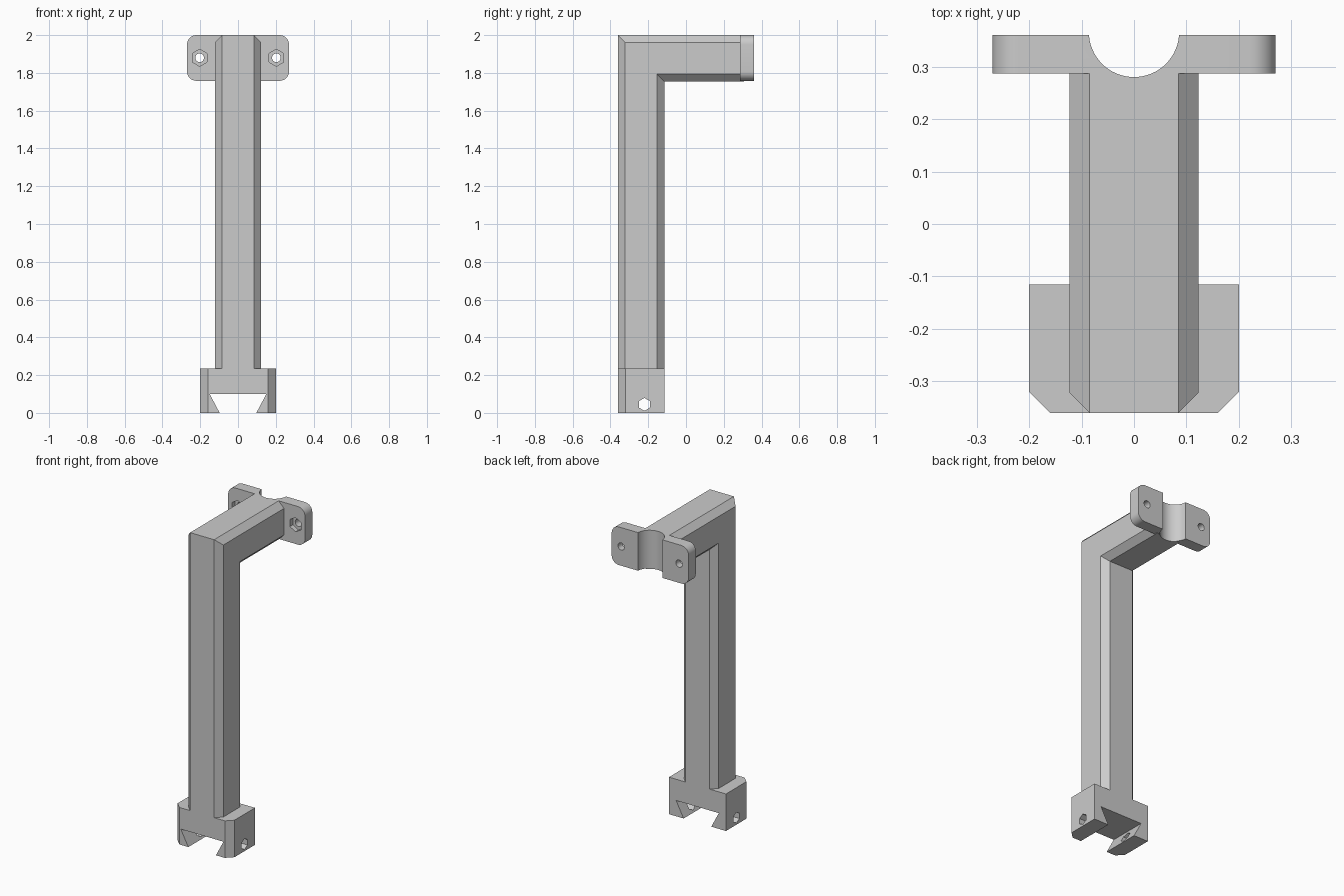
import bpy
import bmesh
from math import cos, sin, pi, radians
from mathutils import Vector

cube = bpy.data.objects.get("Cube")
if cube:
    bpy.data.objects.remove(cube, do_unlink=True)

grey = bpy.data.materials.new("matte grey")
grey.use_nodes = True
colour = (0.6, 0.6, 0.6, 1)
grey.diffuse_color = colour
grey.node_tree.nodes["Principled BSDF"].inputs["Base Color"].default_value = colour

FRONT, BACK, TOP = -0.36, 0.36, 2.0
SIZE, BEVEL = 0.245, 0.038          # beam thickness and its chamfer
FLANGE_Y = 0.287                    # front face of the flange
CLAMP_TOP = 0.235


def loft(name, rings):
    """Solid through a series of matching closed rings."""
    bm = bmesh.new()
    loops = [[bm.verts.new(p) for p in ring] for ring in rings]
    for a, b in zip(loops, loops[1:]):
        for i in range(len(a)):
            j = (i + 1) % len(a)
            bm.faces.new((a[i], a[j], b[j], b[i]))
    bm.faces.new(loops[0])
    bm.faces.new(loops[-1])
    bmesh.ops.recalc_face_normals(bm, faces=bm.faces)
    mesh = bpy.data.meshes.new(name)
    bm.to_mesh(mesh)
    bm.free()
    mesh.materials.append(grey)
    obj = bpy.data.objects.new(name, mesh)
    bpy.context.collection.objects.link(obj)
    return obj


def prism(name, profile, axis, start, end):
    """Extrude a 2D profile along x, y or z."""
    place = {"x": lambda a, b, t: Vector((t, a, b)),
             "y": lambda a, b, t: Vector((a, t, b)),
             "z": lambda a, b, t: Vector((a, b, t))}[axis]
    return loft(name, [[place(a, b, t) for a, b in profile] for t in (start, end)])


def circle(cx, cy, radius, sides):
    """Regular polygon with a corner pointing up."""
    return [(cx + radius * sin(2 * pi * i / sides), cy + radius * cos(2 * pi * i / sides))
            for i in range(sides)]


def rounded_rect(x0, x1, y0, y1, r, steps=8):
    corners = [(x1 - r, y1 - r), (x0 + r, y1 - r), (x0 + r, y0 + r), (x1 - r, y0 + r)]
    return [(cx + r * cos(pi / 2 * (q + i / steps)), cy + r * sin(pi / 2 * (q + i / steps)))
            for q, (cx, cy) in enumerate(corners) for i in range(steps + 1)]


def combine(target, other, operation):
    mod = target.modifiers.new(operation.lower(), "BOOLEAN")
    mod.operation = operation
    mod.solver = "EXACT"
    mod.object = other
    bpy.context.view_layer.objects.active = target
    bpy.ops.object.modifier_apply(modifier=mod.name)
    bpy.data.objects.remove(other, do_unlink=True)


# Chamfered beam: upright post mitred into a horizontal arm
h = SIZE / 2
section = [(-h, BEVEL), (-h + BEVEL, 0), (h - BEVEL, 0), (h, BEVEL),
           (h, SIZE - BEVEL), (h - BEVEL, SIZE), (-h + BEVEL, SIZE), (-h, SIZE - BEVEL)]
bracket = loft("angled_mounting_bracket", [
    [(u, FRONT + v, CLAMP_TOP - 0.05) for u, v in section],
    [(u, FRONT + v, TOP - v) for u, v in section],
    [(u, FLANGE_Y + 0.02, TOP - v) for u, v in section]])

# Rail clamp with chamfered front corners
w, c = 0.2, 0.04
foot = [(-w, FRONT + c), (-w + c, FRONT), (w - c, FRONT),
        (w, FRONT + c), (w, FRONT + SIZE), (-w, FRONT + SIZE)]
combine(bracket, prism("rail_clamp", foot, "z", 0, CLAMP_TOP), "UNION")

# Rounded flange at the end of the arm
plate = rounded_rect(-0.27, 0.27, TOP - SIZE + 0.003, TOP, 0.05)
combine(bracket, prism("flange", plate, "y", FLANGE_Y, BACK), "UNION")

# Dovetail slot; its slopes run on below the foot
dovetail = [(-0.15, 0.1), (0.15, 0.1), (0.0864, -0.02), (-0.0864, -0.02)]
combine(bracket, prism("dovetail_cutter", dovetail, "y", -0.5, 0), "DIFFERENCE")

# Hexagonal cross hole through the clamp jaws
combine(bracket, prism("cross_hole_cutter", circle(-0.22, 0.045, 0.034, 6), "x", -0.3, 0.3),
        "DIFFERENCE")

# Half-round tube saddle
combine(bracket, prism("saddle_cutter", circle(0, 0.366, 0.086, 64), "z", 1.6, 2.2),
        "DIFFERENCE")

# Bolt holes with hexagonal nut pockets
for x in (-0.203, 0.203):
    combine(bracket, prism("bolt_cutter", circle(x, 1.88, 0.023, 24), "y", 0.2, 0.5),
            "DIFFERENCE")
    combine(bracket, prism("nut_cutter", circle(x, 1.88, 0.045, 6), "y", 0.2, FLANGE_Y + 0.03),
            "DIFFERENCE")

bpy.ops.object.select_all(action="DESELECT")
bracket.select_set(True)
bpy.context.view_layer.objects.active = bracket
bpy.ops.object.shade_smooth_by_angle(angle=radians(25))
